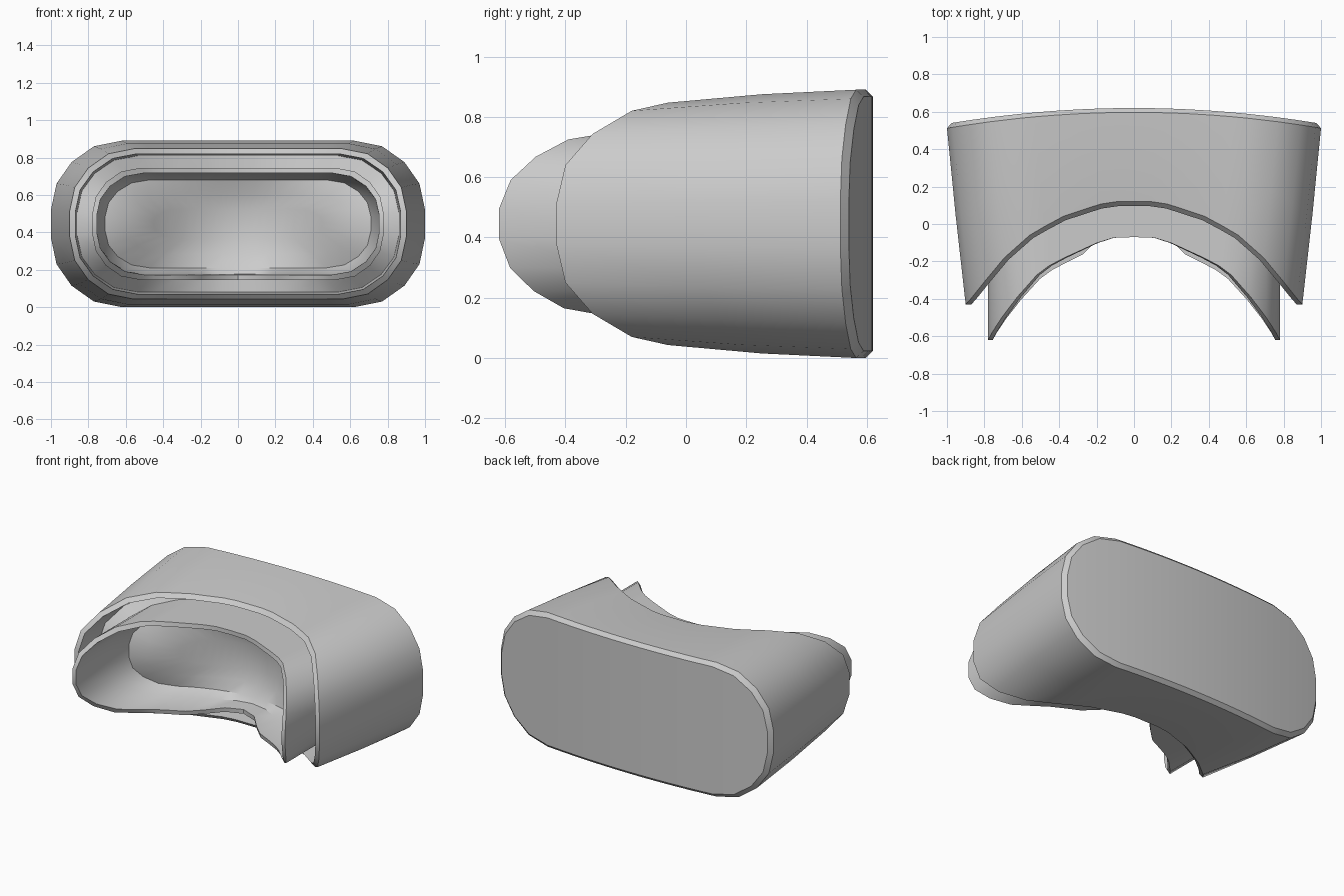
import bpy, math

if "Cube" in bpy.data.objects:
    bpy.data.objects.remove(bpy.data.objects["Cube"])

ZC = 0.445
# quarter of the rounded outline, half-width 1, half-height 1
QUARTER = [(0.1, 1), (0.2, 1), (0.3, 1), (0.42, 1), (0.53, 1), (0.62, 1),
           (0.77, 0.933), (0.89, 0.742), (0.97, 0.485), (1.0, 0.17)]


def interp(table, x):
    x = abs(x)
    for (a, ya), (b, yb) in zip(table, table[1:]):
        if x <= b:
            return ya + (yb - ya) * (x - a) / (b - a)
    return table[-1][1]


def ring(hw, hh, depth, flat=1.0):
    """Outline scaled to hw x hh; depth(x, is_bottom) gives y."""
    top = [(x, z) for x, z in reversed(QUARTER)] + [(0, 1)] + [(-x, z) for x, z in QUARTER]
    pts = []
    for sign, row in ((1, top), (-1, top[::-1])):
        for x, z in row:
            # optional squarer corners
            x2 = math.copysign(abs(x) ** flat, x)
            pts.append((x2 * hw, depth(x2, sign < 0), ZC + sign * z * hh))
    return pts


def loft(name, rings, cap_start=False, cap_end=False):
    n = len(rings[0])
    verts = [p for r in rings for p in r]
    faces = []
    for k in range(len(rings) - 1):
        for i in range(n):
            j = (i + 1) % n
            faces.append((k * n + i, k * n + j, (k + 1) * n + j, (k + 1) * n + i))
    # vertical strips close the curved ends
    for use, base, flip in ((cap_start, 0, True), (cap_end, (len(rings) - 1) * n, False)):
        if use:
            for i in range(n // 2 - 1):
                f = (base + i, base + i + 1, base + n - 2 - i, base + n - 1 - i)
                faces.append(f[::-1] if flip else f)
    me = bpy.data.meshes.new(name)
    me.from_pydata(verts, [], faces)
    me.update()
    ob = bpy.data.objects.new(name, me)
    bpy.context.collection.objects.link(ob)
    bpy.ops.object.select_all(action='DESELECT')
    ob.select_set(True)
    bpy.context.view_layer.objects.active = ob
    bpy.ops.object.shade_smooth_by_angle(angle=math.radians(33))
    return ob


# depth curves against normalised x
RIM = [(0, 0.12), (0.155, 0.12), (0.44, 0.035), (0.62, -0.06), (0.77, -0.18),
       (0.89, -0.31), (0.97, -0.40), (1, -0.43)]
PAD = [(0, -0.07), (0.18, -0.075), (0.28, -0.11), (0.56, -0.21), (0.68, -0.28),
       (0.77, -0.36), (0.89, -0.48), (0.97, -0.575), (1, -0.62)]


def cap_y(x, b): return 0.62 - 0.08 * x * x
def edge_y(x, b): return 0.597 - 0.085 * x * x
def rim_y(x, b): return interp(RIM, x)
def mid_y(x, b): return 0.5 * (edge_y(x, b) + rim_y(x, b))
def lip_y(x, b): return interp(RIM, x) - 0.025 * (1 - x * x)
def floor_y(x, b): return interp(RIM, x) + 0.2


def pad_y(x, b):
    y = interp(PAD, x)
    if b:  # nose notch in the lower edge
        y += 0.13 * max(0, 1 - (abs(x) / 0.3) ** 2) - 0.025 * math.sin(math.pi * min(1, abs(x)))
    return y


def bowl_y(x, b): return 0.2 - 0.3 * x * x
def bowl_wall_y(x, b): return 0.65 * bowl_y(x, b) + 0.35 * pad_y(x, b)


# outer shell: back plate, chamfer, tapered wall, rim and inner wall
loft("visor_shell", [
    ring(0.975, 0.422, cap_y),
    ring(1.0, 0.445, edge_y),
    ring(0.953, 0.430, mid_y),
    ring(0.90, 0.402, rim_y),
    ring(0.87, 0.375, lip_y),
    ring(0.86, 0.365, floor_y),
    ring(0.76, 0.29, floor_y),
], cap_start=True)

# face cushion: thin flared wall with a concave bowl inside
F = 0.85
loft("face_cushion", [
    ring(0.78, 0.30, floor_y, F),
    ring(0.78, 0.30, pad_y, F),
    ring(0.755, 0.272, pad_y, F),
    ring(0.75, 0.268, bowl_wall_y, F),
    ring(0.71, 0.235, lambda x, b: bowl_y(x, b) - 0.03, F),
    ring(0.60, 0.16, bowl_y, F),
    ring(0.45, 0.08, lambda x, b: bowl_y(x * 0.8, b) + 0.02, F),
], cap_end=True)
